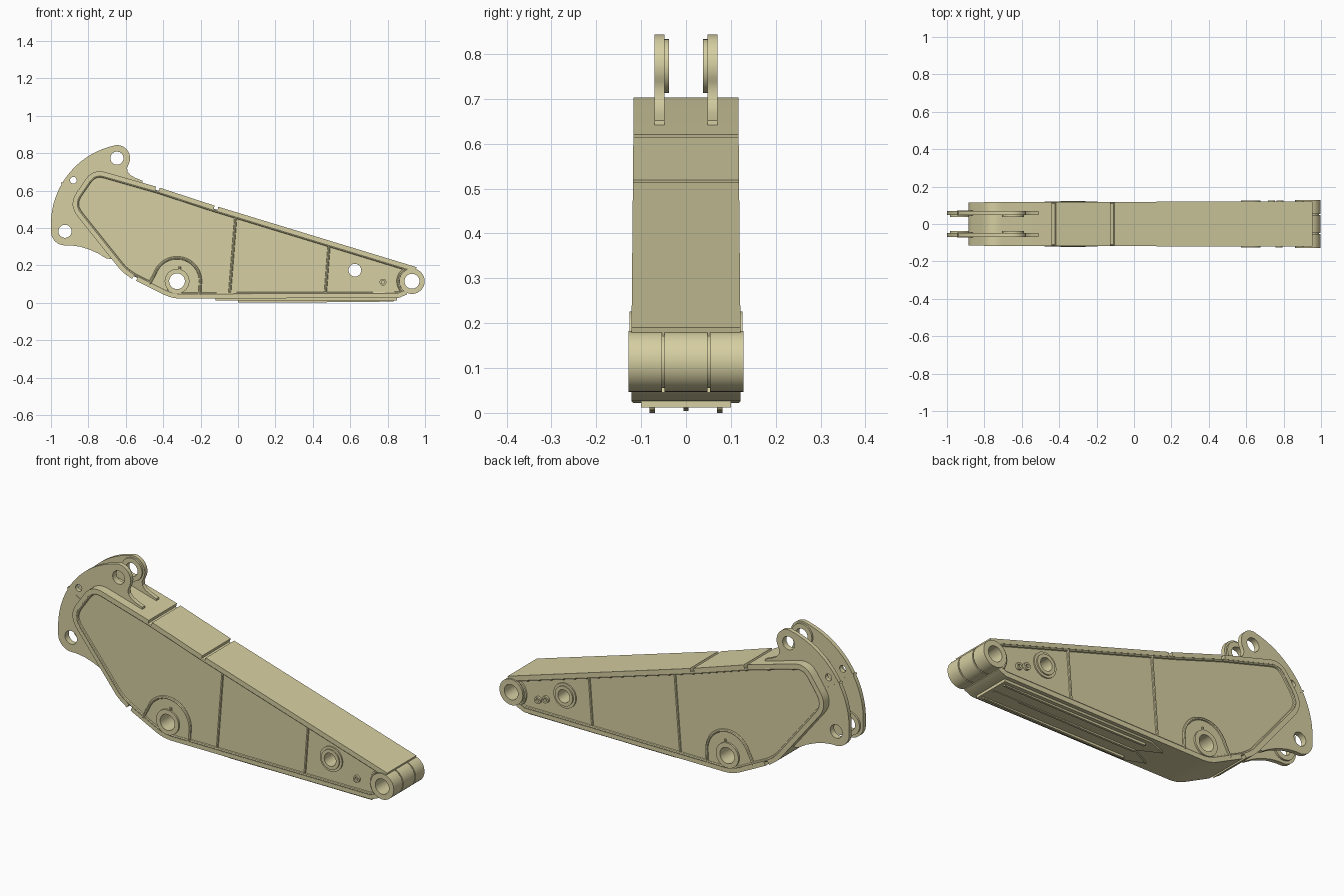
import bpy, bmesh, math
from mathutils import Vector

if "Cube" in bpy.data.objects:
    bpy.data.objects.remove(bpy.data.objects["Cube"])

paint = bpy.data.materials.new("tan_paint")
paint.diffuse_color = (0.67, 0.62, 0.36, 1)
paint.use_nodes = True
paint.node_tree.nodes["Principled BSDF"].inputs["Base Color"].default_value = paint.diffuse_color


def taper(x, y):
    return y * (1 + 0.025 * (x + 0.9))


def curve_to_mesh(name, cu, remap):
    ob = bpy.data.objects.new(name, cu)
    bpy.context.collection.objects.link(ob)
    dg = bpy.context.evaluated_depsgraph_get()
    me = bpy.data.meshes.new_from_object(ob.evaluated_get(dg))
    bpy.data.objects.remove(ob)
    bm = bmesh.new()
    bm.from_mesh(me)
    for v in bm.verts:
        v.co = remap(v.co)
    bmesh.ops.remove_doubles(bm, verts=bm.verts, dist=1e-5)
    bmesh.ops.recalc_face_normals(bm, faces=bm.faces)
    bm.to_mesh(me)
    bm.free()
    me.name = name
    me.materials.clear()
    me.materials.append(paint)
    ob = bpy.data.objects.new(name, me)
    bpy.context.collection.objects.link(ob)
    return ob


def add_spline(cu, pts, cyclic=True):
    sp = cu.splines.new('POLY')
    sp.points.add(len(pts) - 1)
    for p, q in zip(sp.points, pts):
        p.co = (*q, 1) if len(q) == 3 else (*q, 0, 1)
    sp.use_cyclic_u = cyclic


def plate(name, outline, a, b, holes=(), tapered=False, plan=False):
    """Outline with round holes (x, z, r), extruded from a to b along y (or z if plan)."""
    cu = bpy.data.curves.new(name, 'CURVE')
    cu.dimensions = '2D'
    cu.fill_mode = 'BOTH'
    cu.extrude = abs(b - a) / 2
    add_spline(cu, outline)
    for x, z, r in holes:
        add_spline(cu, arc(x, z, r, 0, 351, 40))
    mid = (a + b) / 2

    def remap(c):
        if plan:
            return Vector((c.x, c.y, mid + c.z))
        y = mid + c.z
        return Vector((c.x, taper(c.x, y) if tapered else y, c.y))
    return curve_to_mesh(name, cu, remap)


def bead(name, path, y, r=0.007):
    """Weld bead along an x-z path on one side."""
    cu = bpy.data.curves.new(name, 'CURVE')
    cu.dimensions = '3D'
    cu.bevel_depth = r
    cu.bevel_resolution = 2
    cu.use_fill_caps = True
    add_spline(cu, [(p[0], taper(p[0], y), p[1]) for p in path], False)
    return curve_to_mesh(name, cu, lambda c: c)


def arc(cx, cz, r, a0, a1, n=24):
    angs = [math.radians(a0 + (a1 - a0) * i / (n - 1)) for i in range(n)]
    return [(cx + r * math.cos(t), cz + r * math.sin(t)) for t in angs]


def ring(name, x, z, ro, ri, a, b):
    return plate(name, arc(x, z, ro, 0, 351, 40), a, b, [(x, z, ri)])


def rounded(pts):
    """Polyline; a third value trims the corner by that distance and rounds it."""
    out = []
    for i, p in enumerate(pts):
        c = Vector(p[:2])
        if len(p) == 2:
            out.append(tuple(c))
            continue
        s = c + (Vector(pts[i - 1][:2]) - c).normalized() * p[2]
        e = c + (Vector(pts[i + 1][:2]) - c).normalized() * p[2]
        for k in range(10):
            t = k / 9
            out.append(tuple(s * (1 - t) ** 2 + c * 2 * t * (1 - t) + e * t * t))
    return out


def offset(path, d):
    v = [Vector(p) for p in path]
    nrm = []
    for a, b in zip(v, v[1:]):
        u = (b - a).normalized()
        nrm.append(Vector((-u.y, u.x)))
    out = []
    for i, p in enumerate(v):
        n1, n2 = nrm[max(i - 1, 0)], nrm[min(i, len(nrm) - 1)]
        out.append(tuple(p + (n1 + n2) * d / (1 + n1.dot(n2))))
    return out


# Pin positions (x, z)
MAIN, LINK, TIP = (-0.326, 0.115), (0.625, 0.174), (0.93, 0.115)

# Wrapper plates round the box section, with grooves between them
wraps = {
    "top_plate_front": rounded([(0.955, 0.19), (-0.105, 0.513)]),
    "top_plate_middle": rounded([(-0.125, 0.519), (-0.418, 0.615)]),
    "rear_wrap_plate": rounded([(-0.438, 0.621), (-0.775, 0.717, 0.07), (-0.908, 0.525, 0.08),
                                (-0.62, 0.165, 0.03), (-0.567, 0.128)]),
    "belly_plate": rounded([(-0.545, 0.117), (-0.353, 0.022, 0.05), (0.86, 0.026), (0.905, 0.045)]),
}
full = []
for name, path in wraps.items():
    plate(name, path + offset(path, 0.022)[::-1], -0.116, 0.116, tapered=True)
    full += path

# Box core, hollowed round the tip boss
core = offset(full, 0.018) + arc(*TIP, 0.055, 270, 90)
plate("box_sides", core, -0.108, 0.108, [(*MAIN, 0.055), (*LINK, 0.045)], tapered=True)

# Weld beads, seams and reinforcing arch on both sides
arch = [(-0.475, 0.098)] + arc(*MAIN, 0.125, 160, 0) + [(-0.205, 0.045)]
for s, side in ((-1, "front"), (1, "back")):
    bead("edge_weld_" + side, offset(full, 0.025), s * 0.108, 0.008)
    bead("rear_seam_" + side, [(-0.012, 0.462), (-0.045, 0.045)], s * 0.108)
    bead("forward_seam_" + side, [(0.487, 0.31), (0.467, 0.048)], s * 0.108)
    plate("pin_arch_" + side, arch + [(-0.35, 0.043)], s * 0.104, s * 0.112,
          [(*MAIN, 0.055)], tapered=True)
    bead("arch_weld_" + side, arch, s * 0.111, 0.008)
    bead("tip_weld_" + side, arc(*TIP, 0.074, 115, 245), s * 0.108, 0.008)
    bead("grease_nipple_" + side, [(MAIN[0] + 0.015, 0.17), (MAIN[0] + 0.015, 0.195)], s * 0.114, 0.006)

# Pin bosses
ring("main_pin_boss", *MAIN, 0.066, 0.042, -0.123, 0.123)
ring("link_pin_collar", *LINK, 0.065, 0.034, -0.119, 0.119)
ring("link_pin_boss", *LINK, 0.052, 0.034, -0.126, 0.126)
for i, (a, b) in enumerate(((-0.128, -0.054), (-0.048, 0.048), (0.054, 0.128))):
    ring(f"tip_boss_{i + 1}", *TIP, 0.068, 0.04, a, b)
ring("tip_bushing", *TIP, 0.06, 0.04, -0.127, 0.127)

# Small threaded bosses: one on the front, two on the back
for i, (x, z, s) in enumerate(((0.775, 0.11, -1), (0.78, 0.11, 1), (0.735, 0.125, 1))):
    ring(f"small_boss_{i + 1}", x, z, 0.018, 0.009, s * 0.1, s * 0.125)

# Twin rear cylinder brackets
TOP_EYE, LOW_EYE = (-0.647, 0.773), (-0.925, 0.382)
ear = (arc(*TOP_EYE, 0.07, -30, 95, 16)
       + arc(-0.57, 0.42, 0.43, 104, 182, 32)
       + arc(*LOW_EYE, 0.075, 185, 265, 12)
       + [(-0.895, 0.307), (-0.845, 0.30), (-0.80, 0.286), (-0.75, 0.265), (-0.706, 0.238),
          (-0.66, 0.23), (-0.62, 0.30), (-0.78, 0.52), (-0.72, 0.64), (-0.51, 0.60),
          (-0.51, 0.652), (-0.55, 0.668), (-0.575, 0.682), (-0.59, 0.70), (-0.593, 0.72)])
for s, side in ((-1, "front"), (1, "back")):
    plate("cylinder_bracket_" + side, ear, s * 0.048, s * 0.07,
          [(*TOP_EYE, 0.035), (*LOW_EYE, 0.035), (-0.88, 0.655, 0.018)])
    plate("bracket_seam_" + side, [(-0.947, 0.637), (-0.865, 0.585), (-0.86, 0.593), (-0.942, 0.646)],
          s * 0.046, s * 0.072)
    for eye, part in ((TOP_EYE, "top"), (LOW_EYE, "lower")):
        ring(f"{part}_eye_pad_{side}", *eye, 0.06, 0.035, s * 0.038, s * 0.049)

# Belly wear plate with notched end, and three wear bars
plate("wear_plate", [(0.85, -0.1), (0.85, 0.1), (-0.02, 0.1), (-0.12, 0.06), (0.0, 0.0),
                     (-0.12, -0.06), (-0.02, -0.1)], 0.012, 0.028, plan=True)
for i, (y, z) in enumerate(((-0.075, 0), (0, 0.004), (0.075, 0))):
    plate(f"wear_bar_{i + 1}", [(0.0, 0.02), (0.0, z), (0.2, z), (0.83, z + 0.006), (0.84, 0.02)],
          y - 0.006, y + 0.006)

# Smooth curved faces, crisp edges
bpy.ops.object.select_all(action='SELECT')
bpy.context.view_layer.objects.active = bpy.context.selected_objects[0]
bpy.ops.object.shade_smooth_by_angle(angle=math.radians(30))
